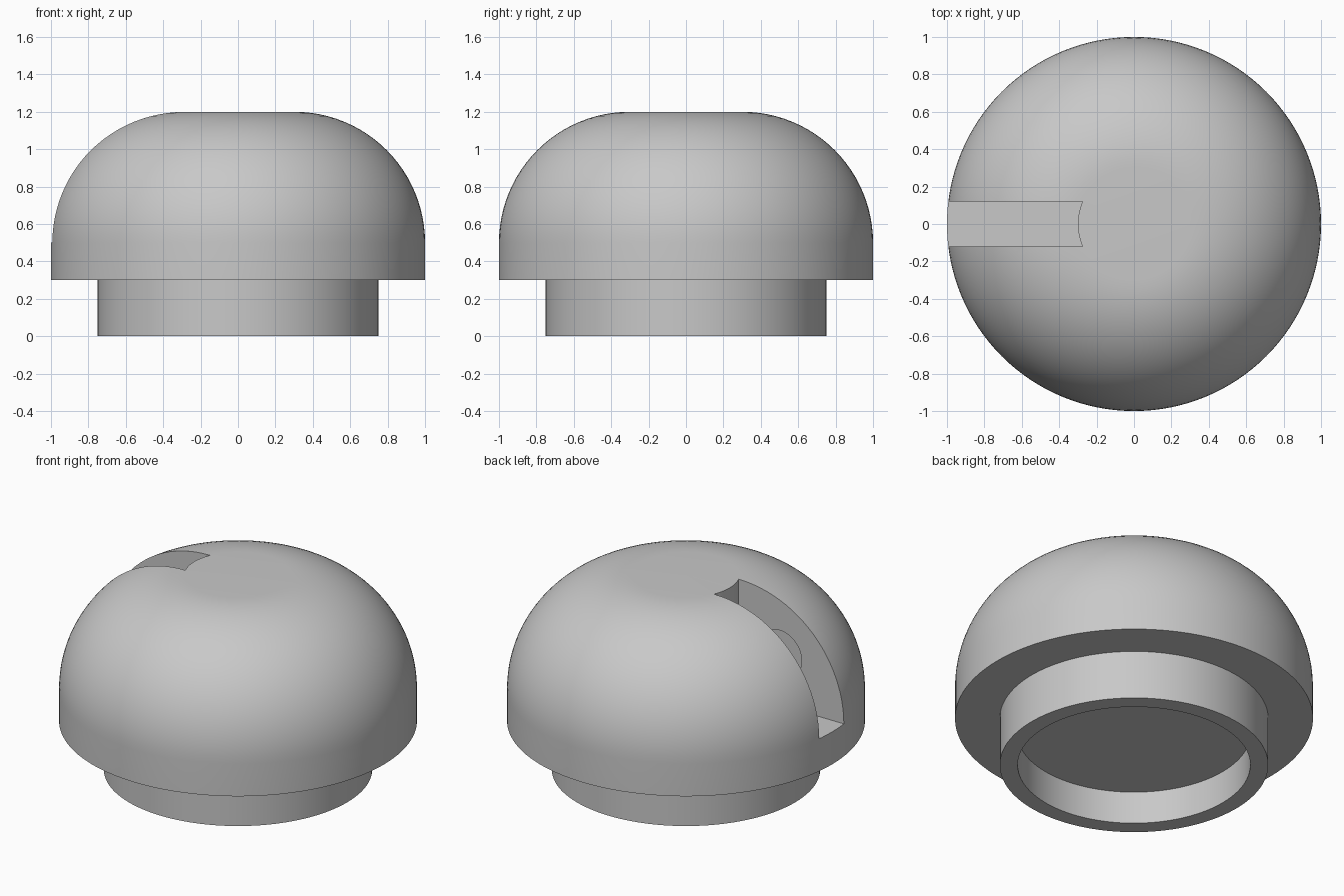
import bpy
import bmesh
from math import sin, cos, pi, asin, radians
from mathutils import Matrix, Vector

default_cube = bpy.data.objects.get("Cube")
if default_cube:
    bpy.data.objects.remove(default_cube, do_unlink=True)

SEGMENTS = 128
TOP_R, FILLET, FLOOR_Z = 0.3, 0.7, 0.5   # flat top, dome rounding, slot floor
SLOT_HALF = 0.12

# Single plain grey
grey = bpy.data.materials.new("plain_grey")
grey.use_nodes = True
grey.diffuse_color = (0.58, 0.58, 0.58, 1)
grey.node_tree.nodes["Principled BSDF"].inputs["Base Color"].default_value = grey.diffuse_color


def make_object(name, bm):
    bmesh.ops.recalc_face_normals(bm, faces=bm.faces)
    mesh = bpy.data.meshes.new(name)
    bm.to_mesh(mesh)
    bm.free()
    mesh.materials.append(grey)
    obj = bpy.data.objects.new(name, mesh)
    bpy.context.collection.objects.link(obj)
    return obj


def lathe(name, profile):
    bm = bmesh.new()
    verts = [bm.verts.new((r, 0, z)) for r, z in profile]
    edges = [bm.edges.new(pair) for pair in zip(verts, verts[1:])]
    bmesh.ops.spin(bm, geom=verts + edges, cent=(0, 0, 0), axis=(0, 0, 1),
                   angle=2 * pi, steps=SEGMENTS, use_merge=True)
    bmesh.ops.remove_doubles(bm, verts=bm.verts, dist=0.0001)
    return make_object(name, bm)


def cut(target, cutter):
    cutter.hide_render = True
    mod = target.modifiers.new("cut", 'BOOLEAN')
    mod.operation, mod.solver, mod.object = 'DIFFERENCE', 'EXACT', cutter


# Domed cap with a hollow collar underneath
dome = [(TOP_R + FILLET * cos(a), FLOOR_Z + FILLET * sin(a))
        for a in (pi / 2 * i / 24 for i in range(25))]
profile = [(0, 0.2), (0.65, 0.2), (0.65, 0), (0.75, 0), (0.75, 0.3), (1, 0.3)]
cap = lathe("domed_cap", profile + dome + [(0, FLOOR_Z + FILLET)])

# Slot from the central core out through the side
bm = bmesh.new()
spread = asin(SLOT_HALF / TOP_R)
angles = [pi - spread + 2 * spread * i / 12 for i in range(13)]
outline = [(TOP_R * cos(a), TOP_R * sin(a)) for a in angles]
outline += [(-1.2, -SLOT_HALF), (-1.2, SLOT_HALF)]
face = bm.faces.new([bm.verts.new((x, y, FLOOR_Z)) for x, y in outline])
extruded = bmesh.ops.extrude_face_region(bm, geom=[face])["geom"]
bmesh.ops.translate(bm, vec=(0, 0, 1),
                    verts=[g for g in extruded if isinstance(g, bmesh.types.BMVert)])
slot = make_object("slot_cutter", bm)

# Round pocket sunk into both slot walls
bm = bmesh.new()
bmesh.ops.create_cone(bm, cap_ends=True, segments=48, radius1=0.15, radius2=0.15,
                      depth=2 * SLOT_HALF + 0.2,
                      matrix=Matrix.Translation(Vector((-0.555, 0, 0.81)))
                      @ Matrix.Rotation(pi / 2, 4, 'X'))
pocket = make_object("pocket_cutter", bm)

# Bake the cuts and remove the helpers
cut(cap, slot)
cut(cap, pocket)
bpy.context.view_layer.update()
baked = bpy.data.meshes.new_from_object(
    cap.evaluated_get(bpy.context.evaluated_depsgraph_get()))
cap.modifiers.clear()
cap.data = baked
for helper in (slot, pocket):
    bpy.data.objects.remove(helper, do_unlink=True)

bpy.ops.object.select_all(action='DESELECT')
cap.select_set(True)
bpy.context.view_layer.objects.active = cap
bpy.ops.object.shade_smooth_by_angle(angle=radians(30))
